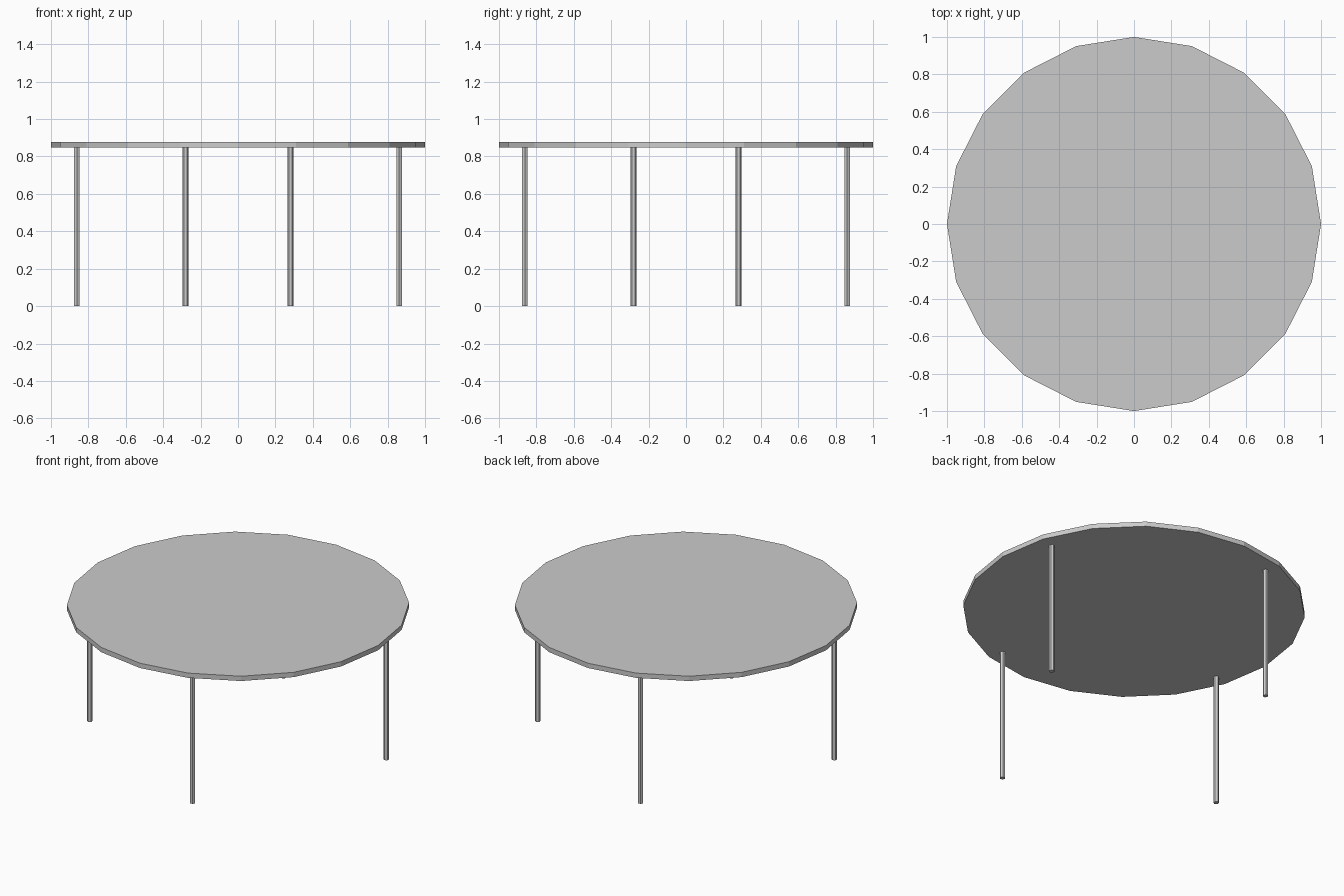
import bpy
import math

if "Cube" in bpy.data.objects:
    bpy.data.objects.remove(bpy.data.objects["Cube"])

TOP_Z, UNDER_Z = 0.878, 0.847
LEG_RING, LEG_RADIUS = 0.906, 0.0165


def prism(name, sides, radius, z0, z1, x=0.0, y=0.0, first_vertex=0.0):
    """Flat-sided upright prism whose first corner points along first_vertex."""
    verts = []
    for z in (z0, z1):
        for i in range(sides):
            a = first_vertex + math.tau * i / sides
            verts.append((radius * math.cos(a), radius * math.sin(a), z))
    faces = [tuple(reversed(range(sides))), tuple(range(sides, 2 * sides))]
    for i in range(sides):
        j = (i + 1) % sides
        faces.append((i, j, sides + j, sides + i))
    mesh = bpy.data.meshes.new(name)
    mesh.from_pydata(verts, [], faces)
    obj = bpy.data.objects.new(name, mesh)
    obj.location = (x, y, 0)
    bpy.context.collection.objects.link(obj)
    return obj


# Twenty-sided round top
prism("tabletop", 20, 1.0, UNDER_Z, TOP_Z)

# Four slim hexagonal legs, a quarter turn apart
for k, side in enumerate(("right", "back", "left", "front")):
    quarter = k * math.pi / 2
    angle = math.radians(18) + quarter
    prism(side + "_leg", 6, LEG_RADIUS, 0.0, UNDER_Z,
          LEG_RING * math.cos(angle), LEG_RING * math.sin(angle),
          quarter + math.pi / 2)
